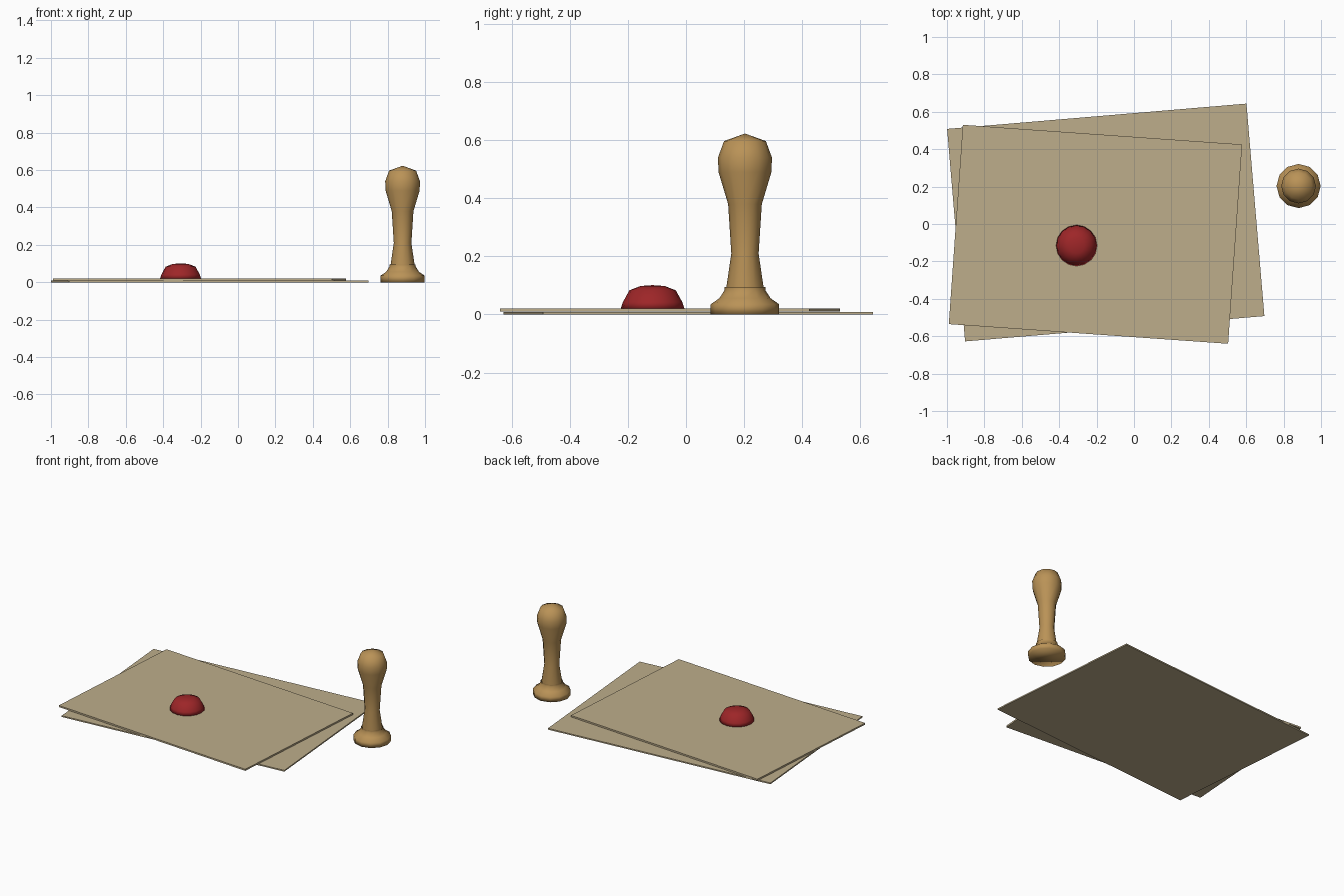
import bpy, bmesh, math

if "Cube" in bpy.data.objects:
    bpy.data.objects.remove(bpy.data.objects["Cube"], do_unlink=True)


def material(name, color):
    m = bpy.data.materials.new(name)
    m.use_nodes = True
    m.diffuse_color = (*color, 1)
    m.node_tree.nodes["Principled BSDF"].inputs["Base Color"].default_value = (*color, 1)
    return m


paper = material("parchment tan", (0.51, 0.42, 0.26))
wood = material("warm wood", (0.49, 0.29, 0.095))
wax = material("dark red wax", (0.34, 0.019, 0.021))


def add_object(name, bm, mat, location, turn=0, smooth=False):
    bmesh.ops.recalc_face_normals(bm, faces=bm.faces)
    for f in bm.faces:
        f.smooth = smooth
    mesh = bpy.data.meshes.new(name)
    bm.to_mesh(mesh)
    bm.free()
    mesh.materials.append(mat)
    obj = bpy.data.objects.new(name, mesh)
    obj.location = location
    obj.rotation_euler.z = math.radians(turn)
    bpy.context.collection.objects.link(obj)
    return obj


def sheet(name, size, location, turn):
    bm = bmesh.new()
    bmesh.ops.create_cube(bm, size=1)
    bmesh.ops.scale(bm, vec=size, verts=bm.verts)
    add_object(name, bm, paper, location, turn)


def lathe(name, profile, sides, mat, location):
    # Rings of a turned shape; a zero radius closes to a point
    bm = bmesh.new()
    rings = []
    for r, z in profile:
        count = sides if r > 0 else 1
        rings.append([bm.verts.new((r * math.cos(math.tau * i / sides),
                                    r * math.sin(math.tau * i / sides), z))
                      for i in range(count)])
    for a, b in zip(rings, rings[1:]):
        for i in range(sides):
            j = (i + 1) % sides
            if len(b) == 1:
                bm.faces.new((a[i], a[j], b[0]))
            else:
                bm.faces.new((a[i], a[j], b[j], b[i]))
    bm.faces.new(rings[0][::-1])
    add_object(name, bm, mat, location, smooth=True)


# Two stacked sheets, turned opposite ways
sheet("lower_sheet", (1.606, 1.14, 0.009), (-0.151, 0.008, 0.0045), 4.83)
sheet("upper_sheet", (1.497, 1.068, 0.011), (-0.206, -0.055, 0.0155), -4.02)

# Wax blob on the upper sheet
lathe("wax_blob", [(0.11, 0.02), (0.102, 0.043), (0.08, 0.083), (0.042, 0.098), (0, 0.101)],
      16, wax, (-0.307, -0.115, 0))

# Turned wooden stamp: foot, collar, then waisted grip
lathe("stamp_foot", [(0.118, 0), (0.118, 0.035), (0.088, 0.056), (0.07, 0.084), (0.07, 0.094)],
      12, wood, (0.88, 0.203, 0))
lathe("stamp_handle", [(0.064, 0.084), (0.064, 0.094), (0.047, 0.21), (0.058, 0.38),
                       (0.091, 0.49), (0.093, 0.54), (0.072, 0.597), (0, 0.623)],
      12, wood, (0.88, 0.203, 0))
